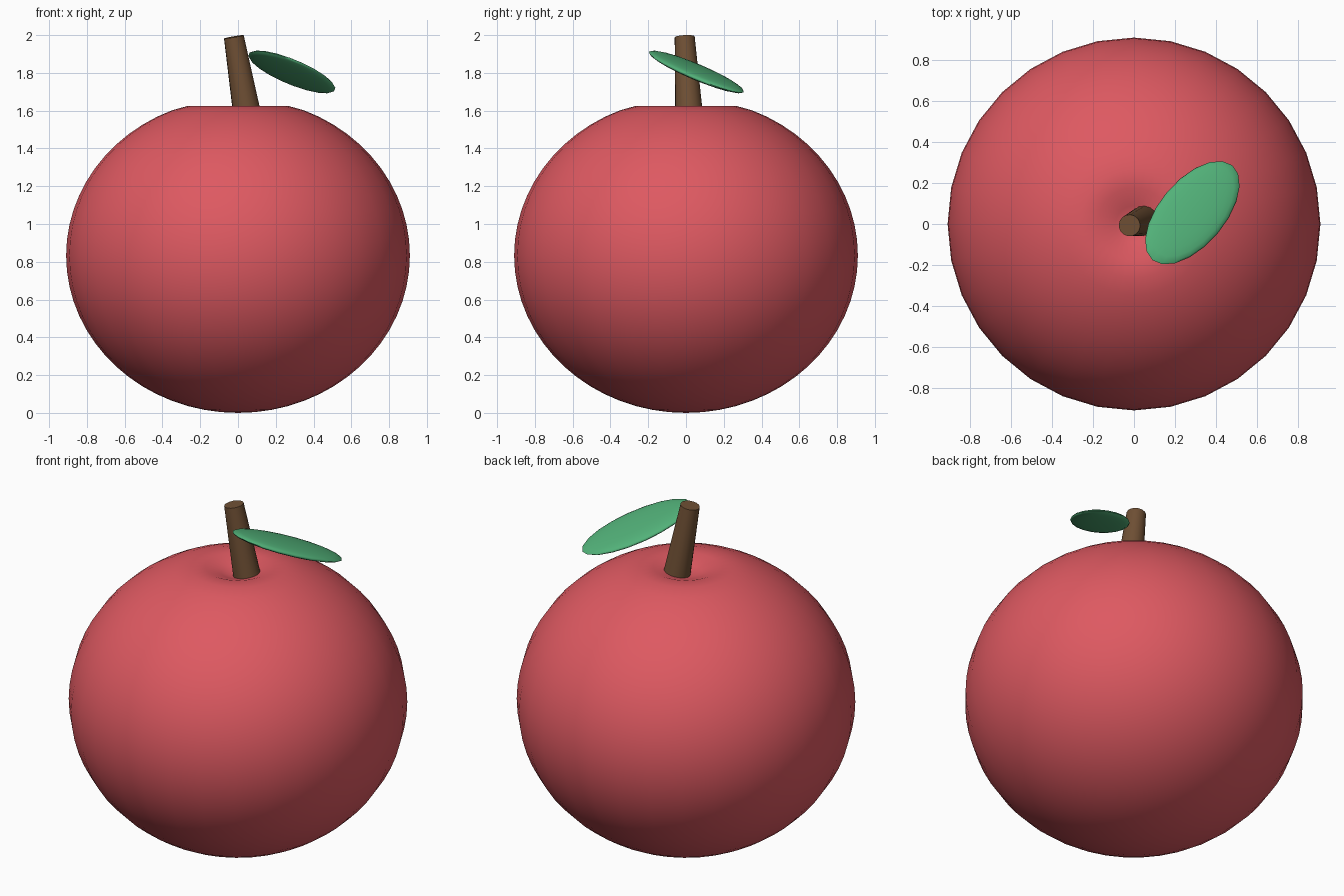
import bpy, bmesh, math
from mathutils import Vector, Matrix, Euler

cube = bpy.data.objects.get("Cube")
if cube:
    bpy.data.objects.remove(cube, do_unlink=True)


def material(name, color):
    mat = bpy.data.materials.new(name)
    mat.use_nodes = True
    mat.diffuse_color = (*color, 1)
    mat.node_tree.nodes["Principled BSDF"].inputs["Base Color"].default_value = (*color, 1)
    return mat


def finish(name, bm, mat, angle):
    mesh = bpy.data.meshes.new(name)
    bm.to_mesh(mesh)
    bm.free()
    mesh.materials.append(mat)
    obj = bpy.data.objects.new(name, mesh)
    bpy.context.collection.objects.link(obj)
    bpy.ops.object.select_all(action="DESELECT")
    obj.select_set(True)
    bpy.context.view_layer.objects.active = obj
    bpy.ops.object.shade_smooth_by_angle(angle=math.radians(angle))
    return obj


red = material("apple red", (0.73, 0.10, 0.12))
brown = material("bark brown", (0.16, 0.08, 0.035))
green = material("leaf green", (0.084, 0.44, 0.19))

# Fruit: squashed sphere with a soft dimple sunk into the top
RADIUS, HALF_HEIGHT = 0.91, 0.833
bm = bmesh.new()
bmesh.ops.create_uvsphere(bm, u_segments=32, v_segments=32, radius=1)
for v in bm.verts:
    v.co = Vector((v.co.x * RADIUS, v.co.y * RADIUS, (v.co.z + 1) * HALF_HEIGHT))
    if v.co.z > HALF_HEIGHT:
        v.co.z -= 0.1 * math.exp(-(v.co.xy.length / 0.15) ** 2)
finish("fruit_body", bm, red, 60)

# Stem: tapered cylinder leaning out of the dimple
base, tip = Vector((0.062, 0.02, 1.5)), Vector((-0.022, -0.007, 1.991))
axis = tip - base
bm = bmesh.new()
bmesh.ops.create_cone(
    bm, cap_ends=True, segments=16, radius1=0.078, radius2=0.053, depth=axis.length,
    matrix=Matrix.Translation((base + tip) / 2) @ axis.to_track_quat("Z", "Y").to_matrix().to_4x4())
finish("stem", bm, brown, 40)

# Leaf: thin ellipsoid sloping away from the stem
turn = Euler([math.radians(a) for a in (-3, 20, 50)]).to_matrix().to_4x4()
bm = bmesh.new()
bmesh.ops.create_uvsphere(
    bm, u_segments=20, v_segments=12, radius=1,
    matrix=Matrix.Translation((0.285, 0.055, 1.805)) @ turn @ Matrix.Diagonal((0.322, 0.16, 0.028, 1)))
finish("leaf", bm, green, 80)
